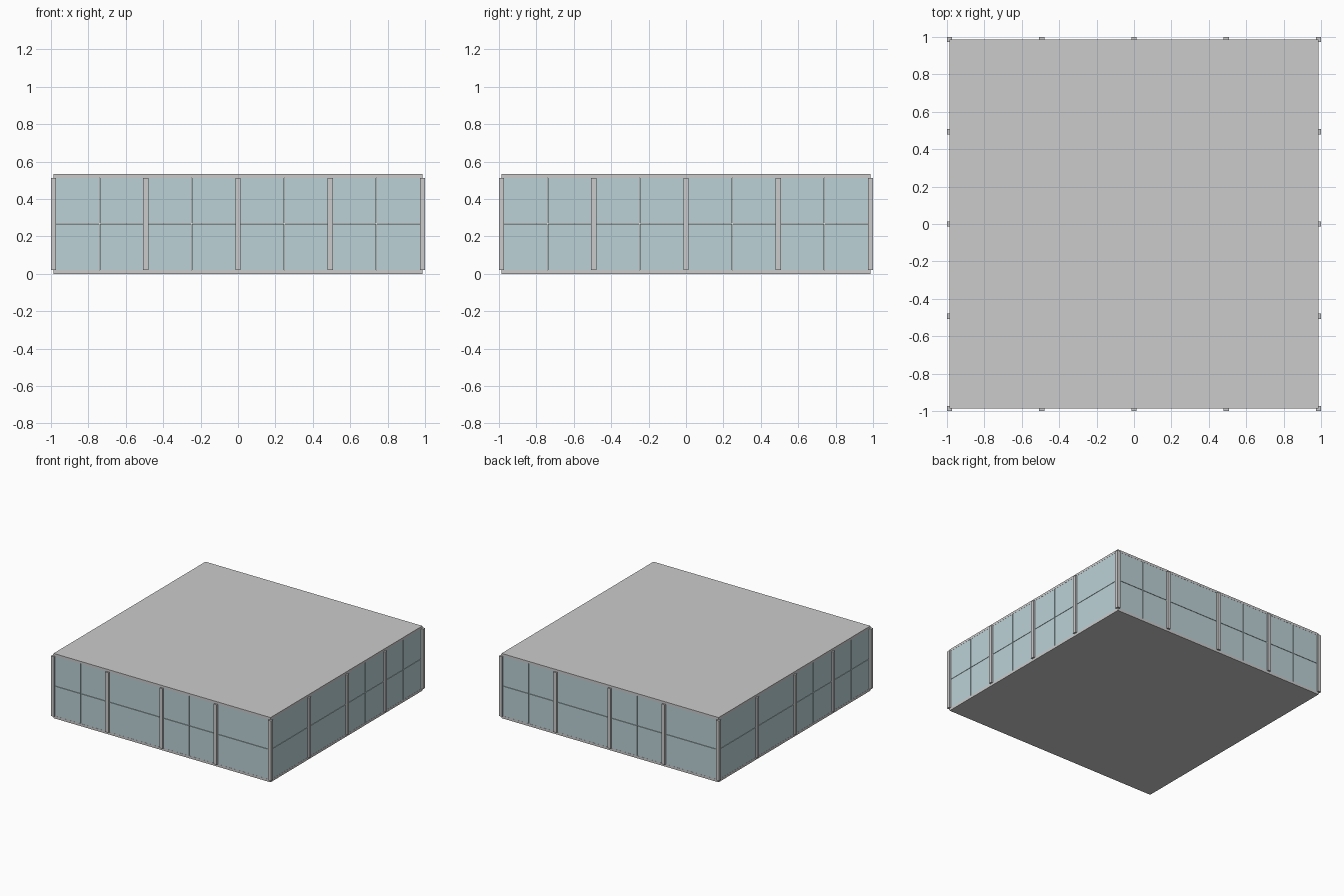
import bpy
import math
from mathutils import Matrix

if "Cube" in bpy.data.objects:
    bpy.data.objects.remove(bpy.data.objects["Cube"])

glass = bpy.data.materials.new("pale_glass")
glass.diffuse_color = (0.50, 0.64, 0.67, 1)
glass.use_nodes = True
glass.node_tree.nodes["Principled BSDF"].inputs["Base Color"].default_value = glass.diffuse_color

EDGE = 0.986            # slab edge and column centre line
BAY = EDGE / 2          # column spacing
POST = 0.028
Z0, Z1, TOP = 0.02, 0.513, 0.532
GAP = 0.003             # joint between glass panes


def box(name, lo, hi, turn=0, mat=None):
    """Axis-aligned box between two corners, turned about z in quarter turns."""
    bpy.ops.mesh.primitive_cube_add(size=1)
    ob = bpy.context.object
    ob.name = name
    size = [b - a for a, b in zip(lo, hi)]
    mid = [(a + b) / 2 for a, b in zip(lo, hi)]
    ob.data.transform(Matrix.Rotation(turn * math.pi / 2, 4, 'Z')
                      @ Matrix.Translation(mid) @ Matrix.Diagonal((*size, 1)))
    if mat:
        ob.data.materials.append(mat)
    return ob


# Floor and roof slabs
box("floor_slab", (-EDGE, -EDGE, 0), (EDGE, EDGE, Z0))
box("roof_slab", (-EDGE, -EDGE, Z1), (EDGE, EDGE, TOP))

zm = (Z0 + Z1) / 2
for side, label in enumerate(("front", "right", "back", "left")):
    # Columns: four per side, each side owning its first corner
    for i in range(4):
        x = -EDGE + i * BAY
        box(f"{label}_column_{i + 1}", (x - POST / 2, -EDGE - POST / 2, Z0),
            (x + POST / 2, -EDGE + POST / 2, Z1), side)

    # Glazing: four bays of two by two panes
    for i in range(8):
        x0 = -EDGE + i * BAY / 2
        x1 = x0 + BAY / 2
        a = x0 + (GAP / 2 if i % 2 else POST / 2)
        b = x1 - (POST / 2 if i % 2 else GAP / 2)
        for row, (za, zb) in enumerate(((Z0, zm - GAP / 2), (zm + GAP / 2, Z1))):
            box(f"{label}_pane_{i + 1}_{row + 1}", (a, -EDGE + 0.001, za),
                (b, -EDGE + 0.007, zb), side, glass)
